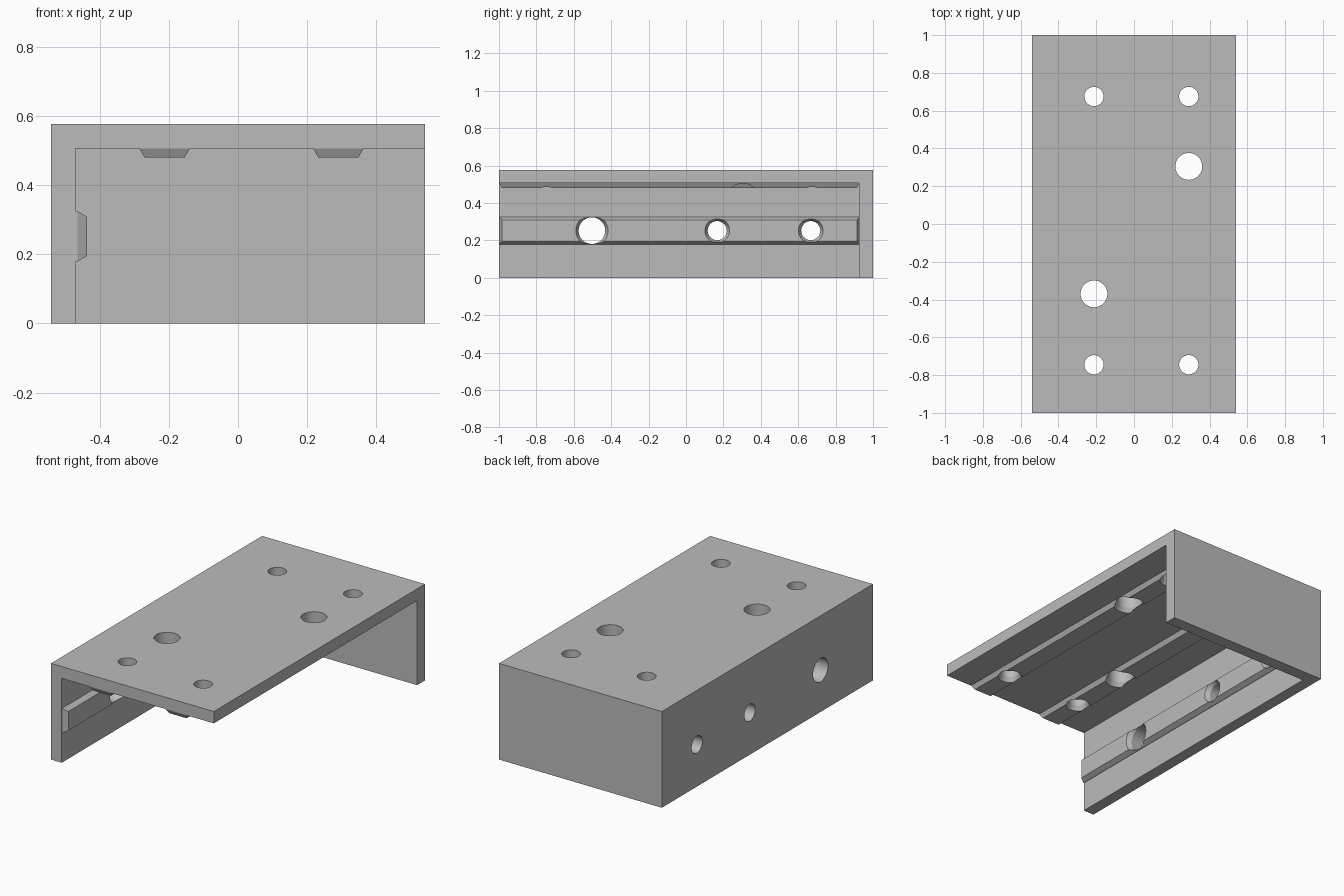
import bpy, bmesh
from math import radians
from mathutils import Matrix, Vector

cube = bpy.data.objects.get("Cube")
if cube:
    bpy.data.objects.remove(cube)

grey = bpy.data.materials.new("mid grey")
grey.use_nodes = True
grey.diffuse_color = (0.5, 0.5, 0.5, 1)
grey.node_tree.nodes["Principled BSDF"].inputs["Base Color"].default_value = (0.5, 0.5, 0.5, 1)

DEPTH = 0.027                     # ridge height
TOP, WALL, BACK = 0.506, -0.469, 0.925   # inner faces of the three plates


def make(name, bm):
    bmesh.ops.recalc_face_normals(bm, faces=bm.faces)
    me = bpy.data.meshes.new(name)
    bm.to_mesh(me)
    bm.free()
    me.materials.append(grey)
    ob = bpy.data.objects.new(name, me)
    bpy.context.collection.objects.link(ob)
    return ob


def box(name, lo, hi):
    bm = bmesh.new()
    lo, hi = Vector(lo), Vector(hi)
    size = hi - lo
    bmesh.ops.create_cube(bm, size=1, matrix=Matrix.Translation((lo + hi) / 2) @ Matrix.Diagonal((*size, 1)))
    return make(name, bm)


def loft(bm, rings):
    """Skin a stack of equal rings and cap both ends."""
    vs = [[bm.verts.new(p) for p in r] for r in rings]
    n = len(vs[0])
    for a, b in zip(vs, vs[1:]):
        for i in range(n):
            j = (i + 1) % n
            bm.faces.new((a[i], a[j], b[j], b[i]))
    bm.faces.new(vs[0])
    bm.faces.new(vs[-1])


def ridge(name, frame):
    """Tapered rail, its narrow face at local height 0, its base sunk in the plate."""
    bm = bmesh.new()
    rings = []
    for z, w, inset in ((0, 0.0575, 0.015), (DEPTH, 0.073, 0), (0.04, 0.073, 0)):
        y0, y1 = -0.999 + inset, BACK + 0.003 - inset
        rings.append([frame @ Vector(p) for p in ((-w, y0, z), (w, y0, z), (w, y1, z), (-w, y1, z))])
    loft(bm, rings)
    return make(name, bm)


def hole(bm, frame, y, r):
    """Through hole with a countersink in the ridge."""
    spin = [Matrix.Rotation(radians(i * 7.5), 4, 'Z') for i in range(48)]
    profile = ((r + 0.015, -0.02), (r + 0.015, 0), (r, DEPTH), (r, 0.2))
    place = frame @ Matrix.Translation((0, y, 0))
    loft(bm, [[place @ s @ Vector((rad, 0, z)) for s in spin] for rad, z in profile])


def cut(ob, cutter):
    mod = ob.modifiers.new("cut", 'BOOLEAN')
    mod.operation = 'DIFFERENCE'
    mod.solver = 'EXACT'
    mod.object = cutter
    bpy.context.view_layer.objects.active = ob
    bpy.ops.object.modifier_apply(modifier=mod.name)


# Frames for each ridge: local z points into its plate
left_top = Matrix.Translation((0.29, 0, TOP - DEPTH))
right_top = Matrix.Translation((-0.212, 0, TOP - DEPTH))
side = Matrix.Translation((-0.437, 0, 0.252)) @ Matrix.Rotation(radians(-90), 4, 'Y')

# Three-sided corner bracket
bracket = box("corner_bracket", (-0.54, -1, 0), (0.54, 1, 0.577))
hollow = box("hollow_cutter", (WALL, -2, -1), (2, BACK, TOP))
cut(bracket, hollow)

parts = [bracket,
         ridge("left_top_ridge", left_top),
         ridge("right_top_ridge", right_top),
         ridge("side_wall_ridge", side)]

# Screw and dowel holes
SMALL, LARGE = 0.051, 0.071
bm = bmesh.new()
for frame, spots in ((left_top, ((0.675, SMALL), (0.305, LARGE), (-0.745, SMALL))),
                     (right_top, ((0.675, SMALL), (-0.37, LARGE), (-0.745, SMALL))),
                     (side, ((0.667, SMALL), (0.167, SMALL), (-0.503, LARGE)))):
    for y, r in spots:
        hole(bm, frame, y, r)
holes = make("hole_cutter", bm)

for ob in parts:
    cut(ob, holes)
for helper in (hollow, holes):
    bpy.data.objects.remove(helper)

# Smooth hole walls, sharp edges elsewhere
bpy.ops.object.select_all(action='DESELECT')
for ob in parts:
    ob.select_set(True)
bpy.context.view_layer.objects.active = bracket
bpy.ops.object.shade_smooth_by_angle(angle=radians(25))
